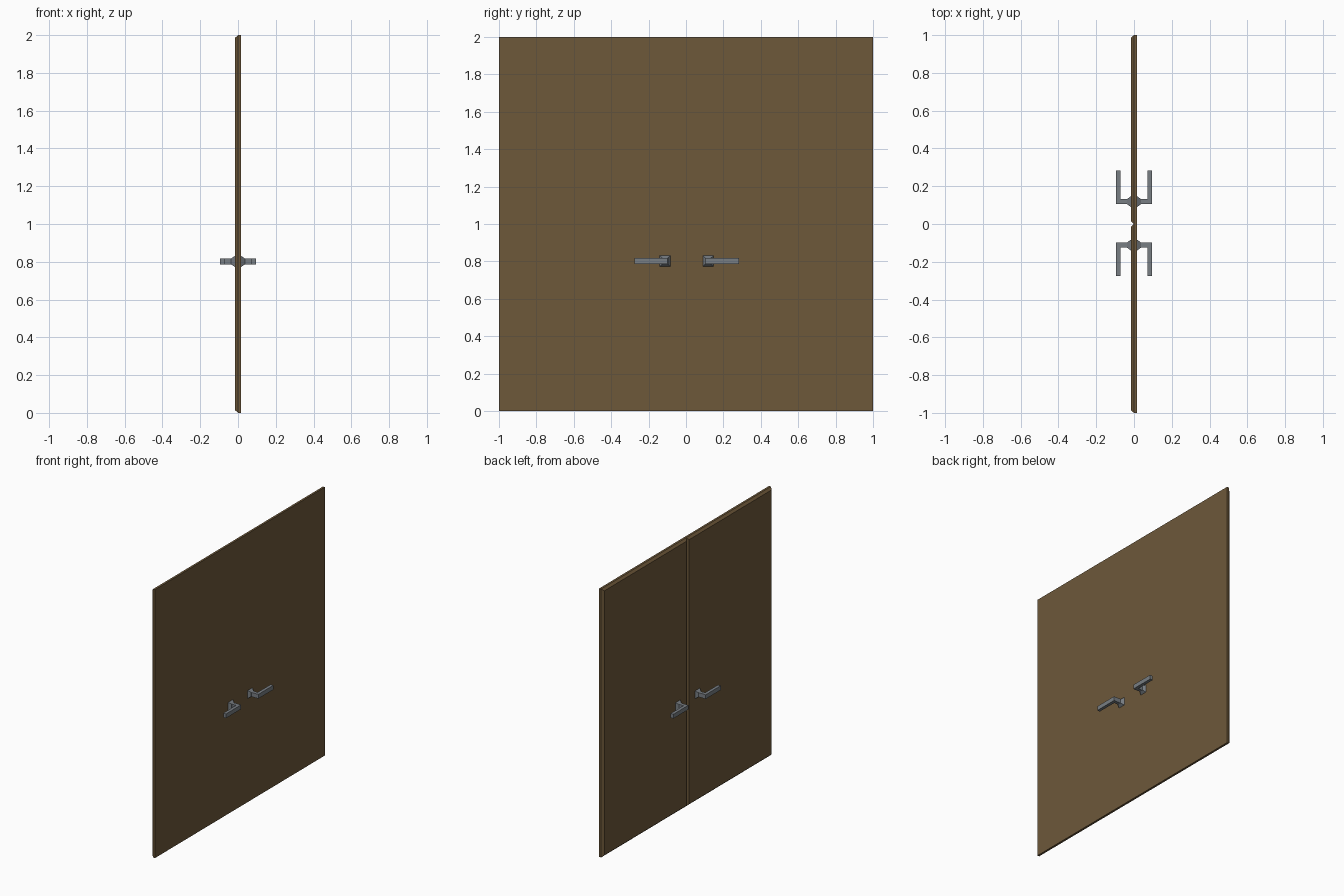
import bpy, bmesh

if "Cube" in bpy.data.objects:
    bpy.data.objects.remove(bpy.data.objects["Cube"])

def material(name, rgb):
    m = bpy.data.materials.new(name)
    m.diffuse_color = (*rgb, 1)
    m.use_nodes = True
    m.node_tree.nodes["Principled BSDF"].inputs["Base Color"].default_value = m.diffuse_color
    return m

wood = material("brown wood", (0.155, 0.098, 0.042))
metal = material("grey metal", (0.19, 0.21, 0.23))

def add_frustum(bm, x0, x1, r0, r1):
    # Box along x between two (ymin, ymax, zmin, zmax) rectangles
    rings = []
    for x, (a, b, c, d) in ((x0, r0), (x1, r1)):
        rings.append([bm.verts.new((x, y, z)) for y, z in ((a, c), (b, c), (b, d), (a, d))])
    p, q = rings
    for i in range(4):
        j = (i + 1) % 4
        bm.faces.new((p[i], p[j], q[j], q[i]))
    bm.faces.new(p[::-1])
    bm.faces.new(q)

def finish(bm, name, mat):
    bmesh.ops.recalc_face_normals(bm, faces=bm.faces)
    me = bpy.data.meshes.new(name)
    bm.to_mesh(me)
    bm.free()
    me.materials.append(mat)
    bpy.context.collection.objects.link(bpy.data.objects.new(name, me))

# Door leaves, chamfered round the -x face
for side, y0 in (("left", -1), ("right", 0)):
    bm = bmesh.new()
    full = (y0, y0 + 1, 0, 2)
    c = 0.015
    inset = (y0 + c, y0 + 1 - c, c, 2 - c)
    add_frustum(bm, 0.0, 0.016, full, full)
    add_frustum(bm, 0.0, -0.016, full, inset)
    bmesh.ops.remove_doubles(bm, verts=bm.verts, dist=1e-5)
    # remove the internal divider
    inner = [f for f in bm.faces if all(abs(v.co.x) < 1e-5 for v in f.verts)]
    bmesh.ops.delete(bm, geom=inner, context='FACES_ONLY')
    finish(bm, side + "_door_leaf", wood)

# Lever handles on both faces of both leaves
def span(s, a, b):
    return tuple(sorted((s * a, s * b)))

for side, s, off in (("left", -1, 0.0), ("right", 1, 0.007)):
    for face, f in (("inner", -1), ("outer", 1)):
        bm = bmesh.new()
        z = 0.802
        # tapered square rosette
        add_frustum(bm, f * 0.015, f * 0.036,
                    span(s, 0.082 + off, 0.141 + off) + (z - 0.03, z + 0.03),
                    span(s, 0.097 + off, 0.126 + off) + (z - 0.016, z + 0.016))
        # stem
        r = span(s, 0.098 + off, 0.124 + off) + (z - 0.016, z + 0.016)
        add_frustum(bm, f * 0.034, f * 0.071, r, r)
        # grip
        r = span(s, 0.098 + off, 0.275 + off) + (z - 0.016, z + 0.016)
        add_frustum(bm, f * 0.071, f * 0.094, r, r)
        finish(bm, f"{side}_{face}_handle", metal)
